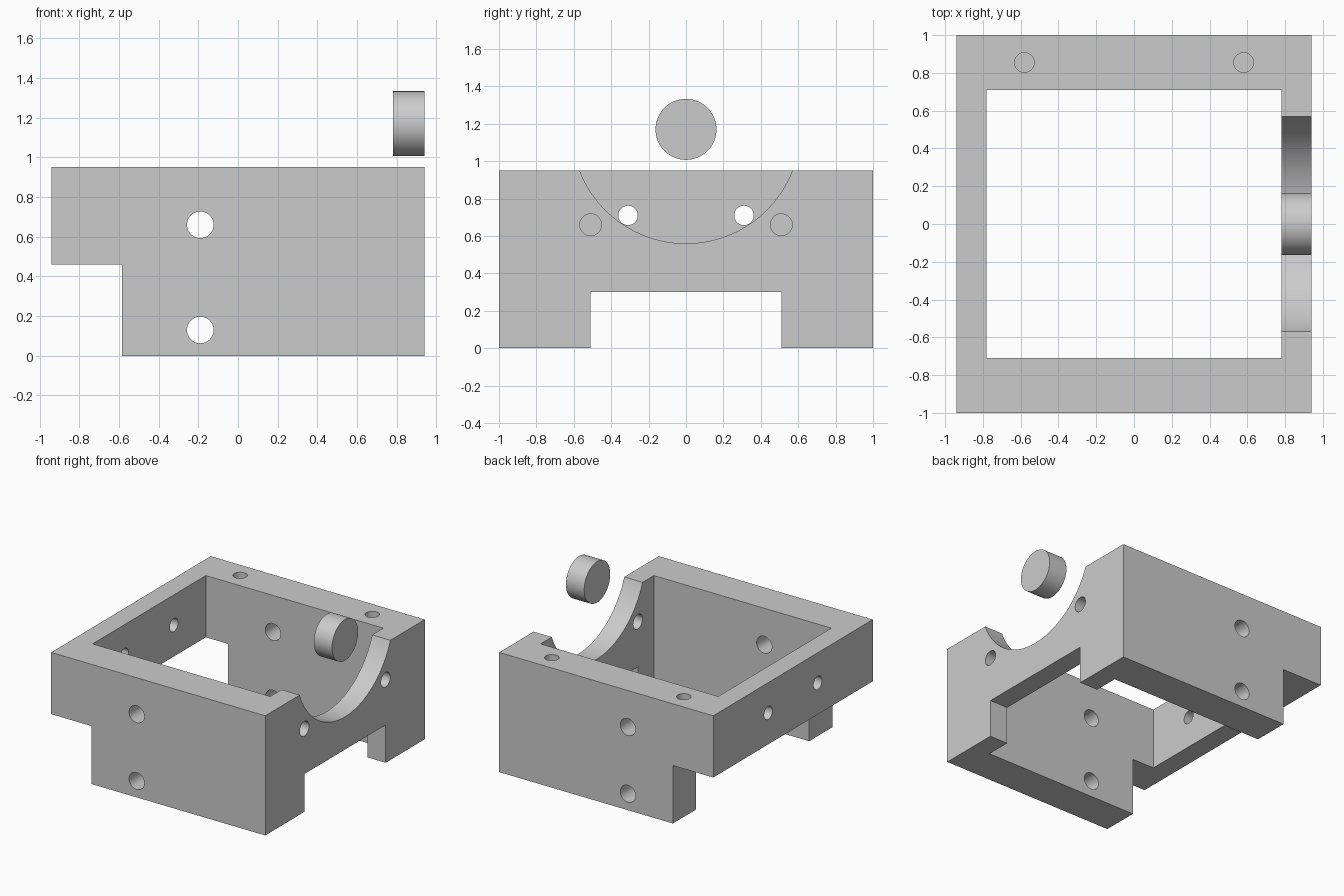
import bpy
from math import pi, radians
from mathutils import Vector

cube = bpy.data.objects.get("Cube")
if cube:
    bpy.data.objects.remove(cube, do_unlink=True)

grey = bpy.data.materials.new("light grey")
grey.use_nodes = True
colour = (0.6, 0.6, 0.6, 1)
grey.diffuse_color = colour
grey.node_tree.nodes["Principled BSDF"].inputs["Base Color"].default_value = colour

TURN = {"x": (0, pi / 2, 0), "y": (pi / 2, 0, 0), "z": (0, 0, 0)}


def box(name, low, high):
    low, high = Vector(low), Vector(high)
    bpy.ops.mesh.primitive_cube_add(size=1, location=(low + high) / 2)
    ob = bpy.context.object
    ob.name = name
    ob.scale = high - low
    bpy.ops.object.transform_apply(location=False, rotation=False, scale=True)
    ob.data.materials.append(grey)
    return ob


def rod(name, axis, centre, radius, length, sides=48):
    bpy.ops.mesh.primitive_cylinder_add(vertices=sides, radius=radius, depth=length,
                                        location=centre, rotation=TURN[axis])
    ob = bpy.context.object
    ob.name = name
    ob.data.materials.append(grey)
    return ob


def smooth(ob):
    bpy.ops.object.select_all(action="DESELECT")
    ob.select_set(True)
    bpy.context.view_layer.objects.active = ob
    bpy.ops.object.shade_smooth_by_angle(angle=radians(30))


def cut(target, cutter):
    mod = target.modifiers.new("cut", "BOOLEAN")
    mod.operation = "DIFFERENCE"
    mod.solver = "EXACT"
    mod.object = cutter
    cutter.hide_render = True
    bpy.context.view_layer.objects.active = target
    bpy.ops.object.modifier_apply(modifier=mod.name)
    bpy.data.objects.remove(cutter, do_unlink=True)


# Open rectangular housing
W, H = 0.94, 0.95
IN_X, IN_Y = 0.78, 0.71
frame = box("housing_frame", (-W, -1, 0), (W, 1, H))
cut(frame, box("inner_opening", (-IN_X, -IN_Y, -0.5), (IN_X, IN_Y, 1.5)))

# Step under the right end and doorway under the left end
cut(frame, box("end_step", (-1.5, -1.5, -0.5), (-0.585, 1.5, 0.46)))
cut(frame, box("doorway", (0.7, -0.51, -0.5), (1.5, 0.51, 0.3)))

# Round cradle in the left wall
cut(frame, rod("cradle", "x", (0.86, 0, 1.17), 0.61, 0.4, 128))

# Bolt holes through the front and back walls
for z in (0.13, 0.66):
    cut(frame, rod("cross_hole", "y", (-0.19, 0, z), 0.067, 3))

for side in (-1, 1):
    # Holes through both end walls and blind holes in the back rim
    cut(frame, rod("left_wall_hole", "x", (0.86, side * 0.51, 0.66), 0.058, 0.4))
    cut(frame, rod("right_wall_hole", "x", (-0.86, side * 0.31, 0.71), 0.052, 0.4))
    cut(frame, rod("rim_hole", "z", (side * 0.58, 0.855, H), 0.052, 0.6))
smooth(frame)

# Disc at the centre of the cradle
smooth(rod("cradle_disc", "x", (0.86, 0, 1.17), 0.163, 0.16, 64))
